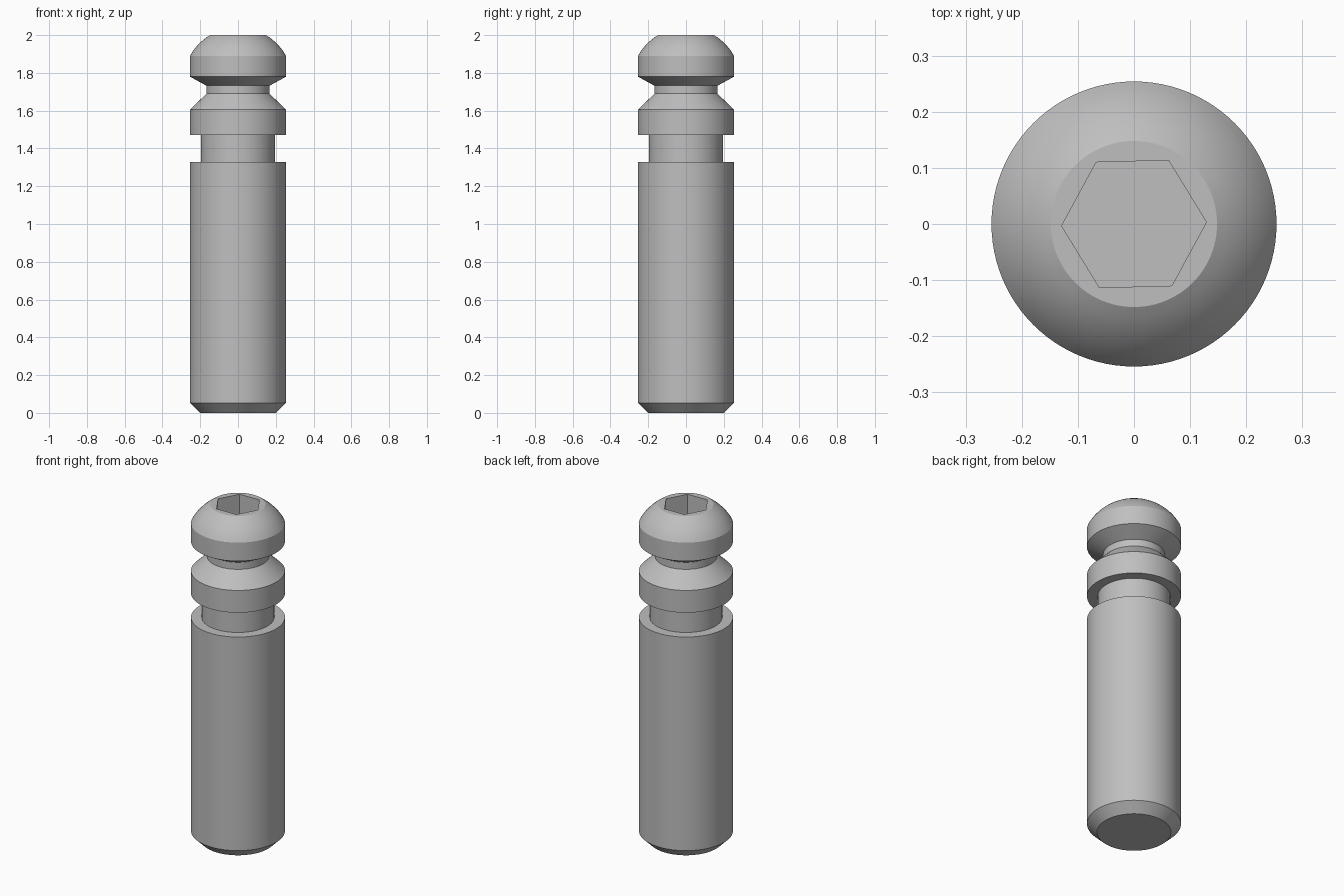
import bpy, bmesh, math
from mathutils import Vector

cube = bpy.data.objects.get("Cube")
if cube:
    bpy.data.objects.remove(cube, do_unlink=True)

SEGMENTS = 96
R = 0.254           # outer radius
TOP_R = 0.148       # flat on top of the head
SHOULDER = 1.89     # where the dome starts

steel = bpy.data.materials.new("grey steel")
steel.use_nodes = True
colour = (0.52, 0.52, 0.52, 1)
steel.diffuse_color = colour
steel.node_tree.nodes["Principled BSDF"].inputs["Base Color"].default_value = colour

# Turned outline as (radius, height): chamfer, shank, groove, collar, neck, head
profile = [(0.2, 0), (R, 0.053), (R, 1.327), (0.196, 1.327), (0.196, 1.472),
           (R, 1.472), (R, 1.605), (0.167, 1.69), (0.167, 1.732), (R, 1.78)]

# Domed head: an arc centred on the axis
rise = 2 - SHOULDER
offset = (R**2 - TOP_R**2 - rise**2) / (2 * rise)
dome_r = math.hypot(R, offset)
start, end = math.atan2(offset, R), math.atan2(offset + rise, TOP_R)
for i in range(9):
    a = start + (end - start) * i / 8
    profile.append((dome_r * math.cos(a), SHOULDER - offset + dome_r * math.sin(a)))

bm = bmesh.new()


def ring(radius, z, count, turn=0.0):
    angles = [turn + math.tau * i / count for i in range(count)]
    return [bm.verts.new((radius * math.cos(a), radius * math.sin(a), z)) for a in angles]


def wall(low, high):
    n = len(low)
    for i in range(n):
        j = (i + 1) % n
        bm.faces.new((low[i], low[j], high[j], high[i]))


def loop_edges(verts):
    out = []
    for a, b in zip(verts, verts[1:] + verts[:1]):
        out.append(bm.edges.get((a, b)) or bm.edges.new((a, b)))
    return out


# Turned body
rings = [ring(r, z, SEGMENTS) for r, z in profile]
for low, high in zip(rings, rings[1:]):
    wall(low, high)
bm.faces.new(rings[0][::-1])

# Hexagonal socket sunk in the flat top
turn = math.radians(1.5)
rim = ring(0.129, 2, 6, turn)
floor = ring(0.129, 1.84, 6, turn)
wall(rim, floor)
bm.faces.new(floor)
bmesh.ops.triangle_fill(bm, use_beauty=True, normal=Vector((0, 0, 1)),
                        edges=loop_edges(rings[-1]) + loop_edges(rim))
bmesh.ops.recalc_face_normals(bm, faces=bm.faces)

mesh = bpy.data.meshes.new("grooved_pin")
bm.to_mesh(mesh)
bm.free()
mesh.materials.append(steel)
pin = bpy.data.objects.new("grooved_pin", mesh)
bpy.context.collection.objects.link(pin)

# Smooth the round surfaces, keep the machined edges crisp
bpy.ops.object.select_all(action="DESELECT")
pin.select_set(True)
bpy.context.view_layer.objects.active = pin
bpy.ops.object.shade_smooth_by_angle(angle=math.radians(25))
